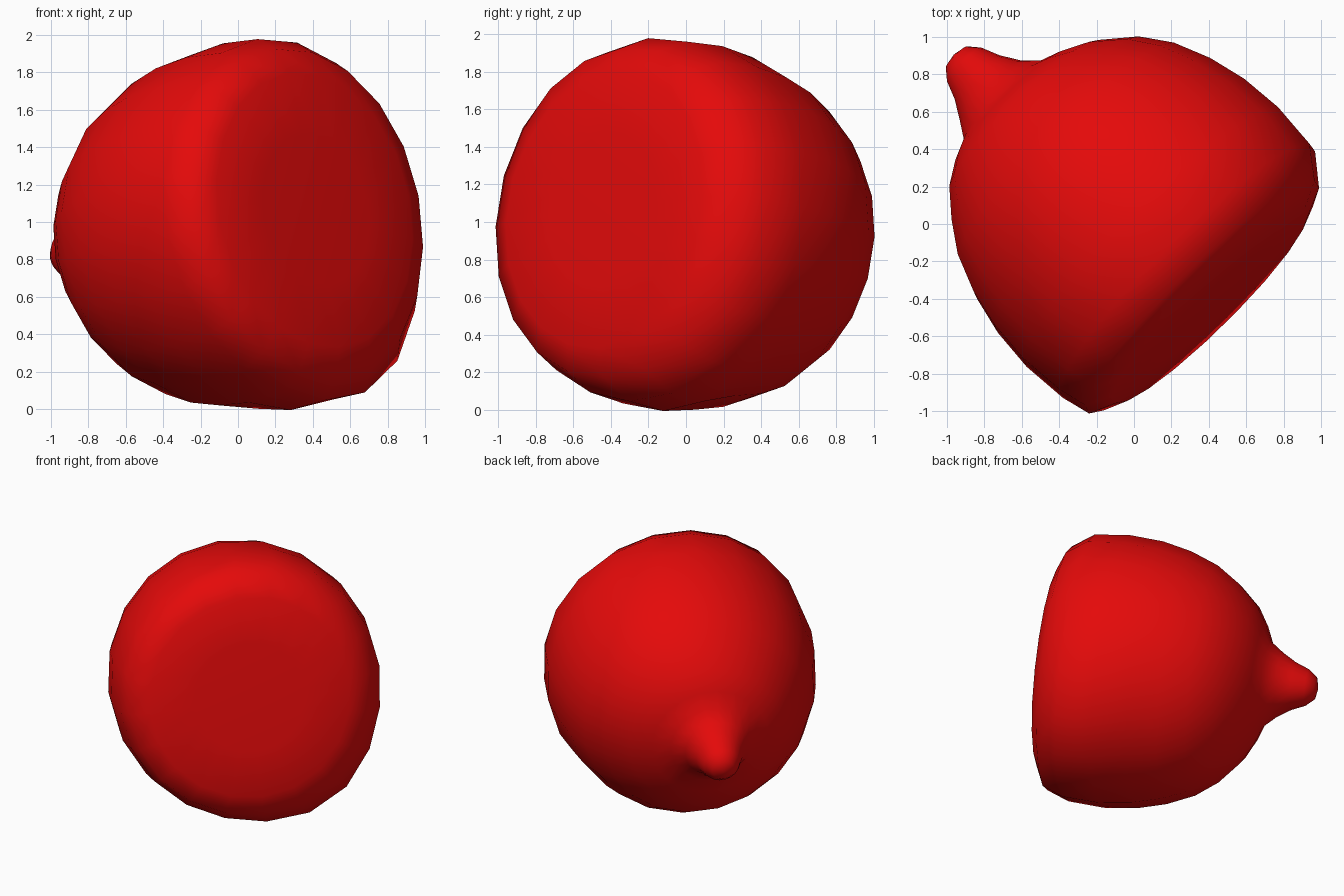
import bpy, bmesh, math
from mathutils import Vector

cube = bpy.data.objects.get("Cube")
if cube:
    bpy.data.objects.remove(cube)

SIDES = 20
TILT = math.radians(9.5)

# Axis frame: the body is turned about an axis that runs to the back right and dips
across = Vector((1, 1, 0)).normalized()
back = Vector((-1, 1, 0)).normalized()
axis = back * math.cos(TILT) - Vector((0, 0, 1)) * math.sin(TILT)
upright = across.cross(axis)
centre = across * 0.02 + Vector((0, 0, 0.968))

# Profile as (distance along axis, radius): flat face, round rim, dome, pointed tip
profile = [(-0.615, 0.4), (-0.605, 0.73), (-0.54, 0.87), (-0.38, 0.95),
           (-0.12, 0.97), (0.12, 0.95), (0.33, 0.90), (0.53, 0.82),
           (0.69, 0.71), (0.83, 0.565), (0.91, 0.425), (0.96, 0.305),
           (1.05, 0.23), (1.15, 0.17), (1.25, 0.13), (1.31, 0.08)]


def clamp(k):
    return min(max(k, 0), 1)


def axis_point(s):
    """Point on the axis; the face and the tip sit slightly off centre."""
    to_tip = clamp((s - 0.7) / 0.35)
    to_face = clamp((-0.38 - s) / 0.16)
    return (centre + axis * s + upright * 0.06 * to_tip
            - across * (0.06 * to_tip + 0.04 * to_face))


def ring(bm, s, r):
    """Ring of the body, bulging low on one side near the rim."""
    bulge = 0.11 * clamp(1 - abs(s + 0.3) / 0.4)
    verts = []
    for i in range(SIDES):
        a = math.tau * (i + 0.3) / SIDES
        swell = 1 + bulge * max(0, math.cos(a + math.radians(56))) ** 6
        offset = across * math.cos(a) + upright * 1.015 * math.sin(a)
        verts.append(bm.verts.new(axis_point(s) + offset * r * swell))
    return verts


# Body: rings joined into one skin, closed with a fan at each end
bm = bmesh.new()
rings = [ring(bm, s, r) for s, r in profile]
face_middle = bm.verts.new(axis_point(-0.62))
tip = bm.verts.new(axis_point(1.33))
for i in range(SIDES):
    j = (i + 1) % SIDES
    for a, b in zip(rings, rings[1:]):
        bm.faces.new((a[i], a[j], b[j], b[i]))
    bm.faces.new((face_middle, rings[0][j], rings[0][i]))
    bm.faces.new((tip, rings[-1][i], rings[-1][j]))
bmesh.ops.recalc_face_normals(bm, faces=bm.faces)
for f in bm.faces:
    f.smooth = True

mesh = bpy.data.meshes.new("pointed_dome")
bm.to_mesh(mesh)
bm.free()
dome = bpy.data.objects.new("pointed_dome", mesh)
bpy.context.collection.objects.link(dome)

# Colour
red = bpy.data.materials.new("bright_red")
red.use_nodes = True
colour = (0.78, 0.003, 0.003, 1)
red.diffuse_color = colour
red.node_tree.nodes["Principled BSDF"].inputs["Base Color"].default_value = colour
mesh.materials.append(red)
